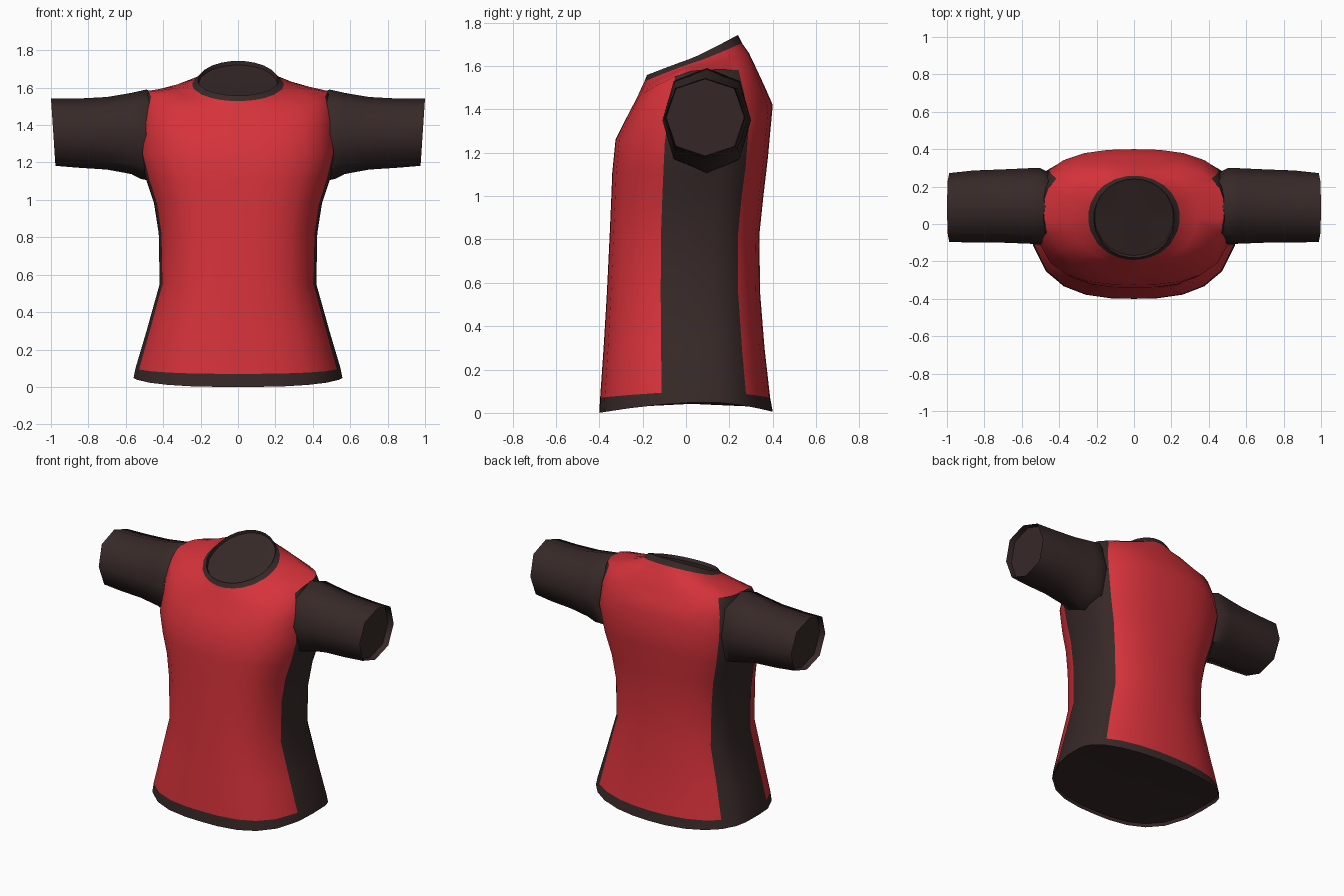
import bpy, bmesh, math
from mathutils import Vector

if "Cube" in bpy.data.objects:
    bpy.data.objects.remove(bpy.data.objects["Cube"])


def material(name, rgb):
    m = bpy.data.materials.new(name)
    m.diffuse_color = (*rgb, 1)
    m.use_nodes = True
    m.node_tree.nodes["Principled BSDF"].inputs["Base Color"].default_value = m.diffuse_color
    return m


RED = material("red_cloth", (0.67, 0.032, 0.043))
DARK = material("dark_brown_cloth", (0.038, 0.022, 0.021))


def spow(v, e):
    return math.copysign(abs(v) ** e, v)


def loft(bm, rings, rule):
    """Bridge closed point rings; rule(ring, column) gives the material index."""
    vs = [[bm.verts.new(p) for p in r] for r in rings]
    n = len(vs[0])
    for i in range(len(vs) - 1):
        for j in range(n):
            k = (j + 1) % n
            f = bm.faces.new((vs[i][j], vs[i][k], vs[i + 1][k], vs[i + 1][j]))
            f.material_index = rule(i, j)
    return vs


def lining(bm, rim, inward):
    """Close an opening with a slightly recessed dark lining."""
    c = sum((v.co for v in rim), Vector()) / len(rim)
    inner = [bm.verts.new(v.co.lerp(c, 0.02) + Vector(inward)) for v in rim]
    mid = bm.verts.new(c + Vector(inward))
    n = len(rim)
    for j in range(n):
        k = (j + 1) % n
        bm.faces.new((rim[j], rim[k], inner[k], inner[j])).material_index = 1
        bm.faces.new((inner[j], inner[k], mid)).material_index = 1


def finish(bm, name):
    bmesh.ops.recalc_face_normals(bm, faces=bm.faces[:])
    me = bpy.data.meshes.new(name)
    bm.to_mesh(me)
    bm.free()
    me.materials.append(RED)
    me.materials.append(DARK)
    ob = bpy.data.objects.new(name, me)
    bpy.context.collection.objects.link(ob)
    bpy.ops.object.select_all(action='DESELECT')
    ob.select_set(True)
    bpy.context.view_layer.objects.active = ob
    bpy.ops.object.shade_smooth_by_angle(angle=math.radians(55))
    return ob


# Torso: angles run from front (-90) over the side to the back (90), then mirror
HALF = [-90, -83, -70, -55, -38, -18, -5, 8, 20, 35, 50, 66, 80, 90]
ANGLES = HALF + [180 - a for a in HALF[-2:0:-1]]
N = len(ANGLES)

# half width, centre y, front y, back y, front z, side z, back z,
# front roundness, back roundness, side-to-front height curve
TORSO = [
    (0.56, 0.10, -0.40, 0.40, 0.00, 0.05, 0.005, 0.72, 0.88, 1.7),
    (0.55, 0.10, -0.396, 0.388, 0.07, 0.10, 0.07, 0.72, 0.88, 1.7),
    (0.49, 0.085, -0.38, 0.362, 0.30, 0.30, 0.30, 0.72, 0.85, 1.7),
    (0.42, 0.07, -0.365, 0.342, 0.55, 0.55, 0.55, 0.72, 0.84, 1.7),
    (0.425, 0.07, -0.352, 0.338, 0.82, 0.82, 0.82, 0.70, 0.82, 1.7),
    (0.45, 0.075, -0.345, 0.357, 0.98, 0.98, 1.00, 0.70, 0.80, 1.7),
    (0.49, 0.08, -0.34, 0.378, 1.11, 1.10, 1.18, 0.70, 0.76, 1.7),
    (0.527, 0.08, -0.325, 0.40, 1.26, 1.24, 1.42, 0.70, 0.76, 1.7),
    (0.515, 0.08, -0.275, 0.365, 1.36, 1.44, 1.50, 0.70, 0.74, 1.7),
    (0.482, 0.08, -0.228, 0.328, 1.45, 1.583, 1.58, 0.74, 0.76, 1.7),
    (0.34, 0.06, -0.205, 0.29, 1.50, 1.602, 1.66, 0.86, 0.86, 1.4),
    (0.245, 0.035, -0.192, 0.258, 1.528, 1.615, 1.705, 0.97, 0.97, 1.1),
    (0.215, 0.03, -0.18, 0.24, 1.558, 1.636, 1.743, 0.97, 0.97, 1.05),
]


def torso_ring(w, yc, yf, yb, zf, zs, zb, ef, eb, ez):
    pts = []
    for a in ANGLES:
        sn = math.sin(math.radians(a))
        e = ef if sn < 0 else eb
        c, s = spow(math.cos(math.radians(a)), e), abs(sn) ** e
        if abs(abs(a) - 90) < 1e-6:
            c = 0
        ye, ze = (yf, zf) if sn < 0 else (yb, zb)
        pts.append((w * c, yc + (ye - yc) * s, zs + (ze - zs) * s ** ez))
    return pts


def torso_rule(i, j):
    # hem, collar and the side panels are dark
    if i == 0 or i == len(TORSO) - 2:
        return 1
    a = (ANGLES[j] + ANGLES[(j + 1) % N]) / 2
    a = a if a <= 90 else 180 - a
    return 1 if -18 < a < 35 and i < 9 and j != N - 1 else 0


bm = bmesh.new()
rows = loft(bm, [torso_ring(*r) for r in TORSO], torso_rule)
lining(bm, rows[0], (0, 0, 0.02))
lining(bm, rows[-1], (0, 0.008, -0.02))
finish(bm, "shirt_body")

# Sleeves: x, slant, front y, back y, bottom z, top z
SLEEVE = [
    (0.455, 0.0, -0.09, 0.275, 1.10, 1.575),
    (0.505, -0.015, -0.108, 0.30, 1.112, 1.59),
    (0.57, 0.0, -0.105, 0.298, 1.138, 1.572),
    (0.70, 0.0, -0.10, 0.292, 1.162, 1.55),
    (0.86, 0.005, -0.10, 0.286, 1.172, 1.541),
    (0.988, 0.012, -0.095, 0.272, 1.182, 1.543),
]


def sleeve_ring(side, x, slant, yf, yb, z0, z1):
    pts = []
    for k in range(8):
        a = math.radians(45 * k)
        c, s = spow(round(math.cos(a), 6), 0.84), spow(round(math.sin(a), 6), 0.84)
        pts.append((side * (x + slant * s), (yf + yb) / 2 + (yb - yf) / 2 * c,
                    (z0 + z1) / 2 + (z1 - z0) / 2 * s))
    return pts


for side, name in ((1, "sleeve_left"), (-1, "sleeve_right")):
    bm = bmesh.new()
    rows = loft(bm, [sleeve_ring(side, *r) for r in SLEEVE], lambda i, j: 1)
    lining(bm, rows[-1], (-0.04 * side, 0, 0))
    finish(bm, name)
